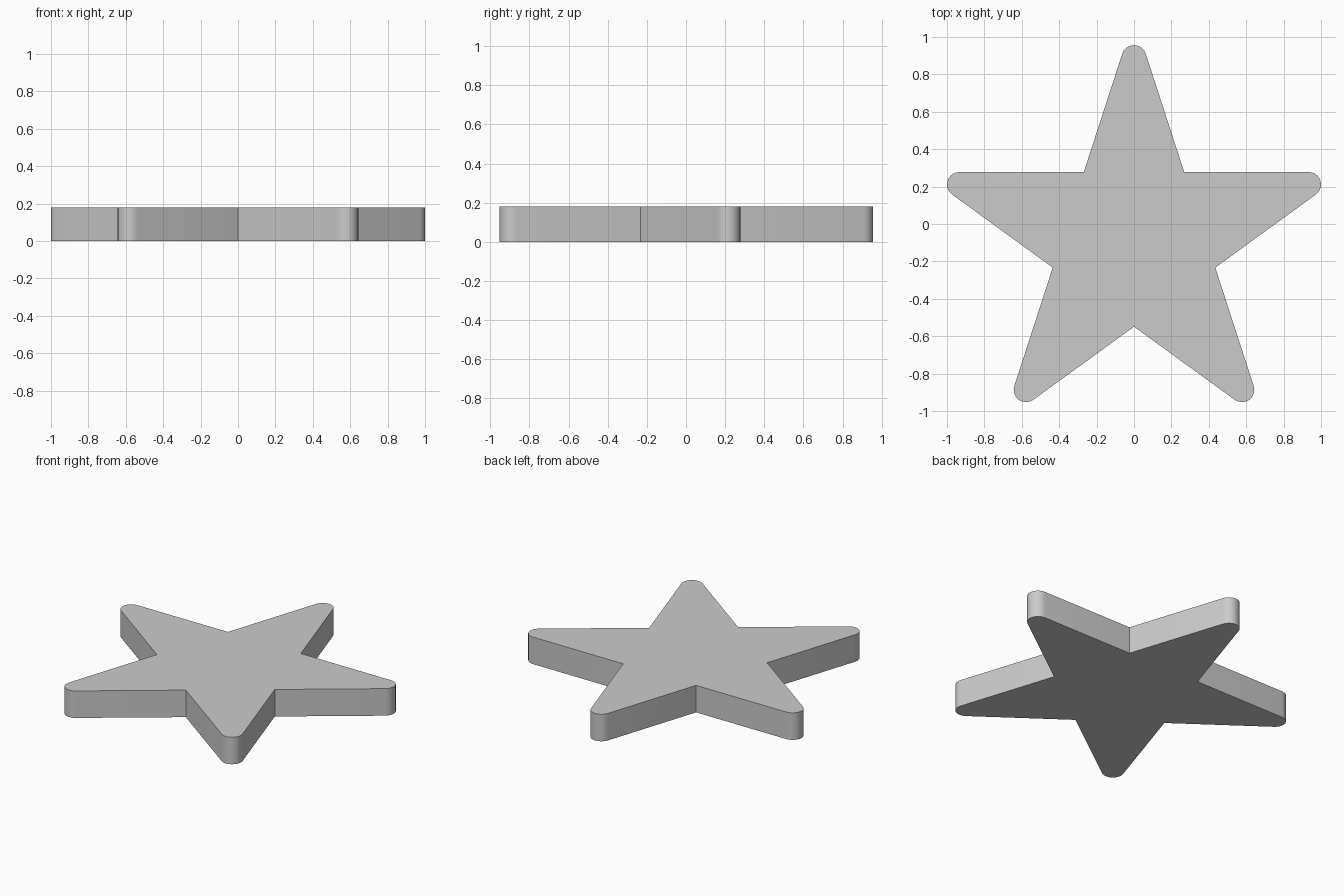
import bpy, bmesh
from math import sin, cos, pi, radians

if "Cube" in bpy.data.objects:
    bpy.data.objects.remove(bpy.data.objects["Cube"])

HEIGHT = 0.18      # slab thickness
CENTRE_Y = -0.092  # star centre, so the bounds are centred on y = 0
INNER_R = 0.457    # notch corners
TIP_R = 0.982      # centres of the rounded tips
ROUND = 0.066      # tip rounding radius
STEPS = 10         # segments per rounded tip

# Star outline: a rounded tip, then a sharp notch, five times
outline = []
for i in range(5):
    a = pi / 2 + i * 2 * pi / 5
    cx, cy = TIP_R * cos(a), CENTRE_Y + TIP_R * sin(a)
    for s in range(STEPS + 1):
        t = a + radians(-72 + 144 * s / STEPS)
        outline.append((cx + ROUND * cos(t), cy + ROUND * sin(t)))
    n = a + pi / 5
    outline.append((INNER_R * cos(n), CENTRE_Y + INNER_R * sin(n)))

# Extrude the outline into a flat slab
bm = bmesh.new()
base = bm.faces.new([bm.verts.new((x, y, 0)) for x, y in outline])
top = bmesh.ops.extrude_face_region(bm, geom=[base], use_keep_orig=True)
bmesh.ops.translate(bm, vec=(0, 0, HEIGHT),
                    verts=[v for v in top["geom"] if isinstance(v, bmesh.types.BMVert)])
bmesh.ops.recalc_face_normals(bm, faces=bm.faces)
mesh = bpy.data.meshes.new("star")
bm.to_mesh(mesh)
bm.free()

star = bpy.data.objects.new("star", mesh)
bpy.context.collection.objects.link(star)

# Smooth rounded tips, sharp rims and notches
bpy.context.view_layer.objects.active = star
star.select_set(True)
bpy.ops.object.shade_smooth_by_angle(angle=radians(30))
